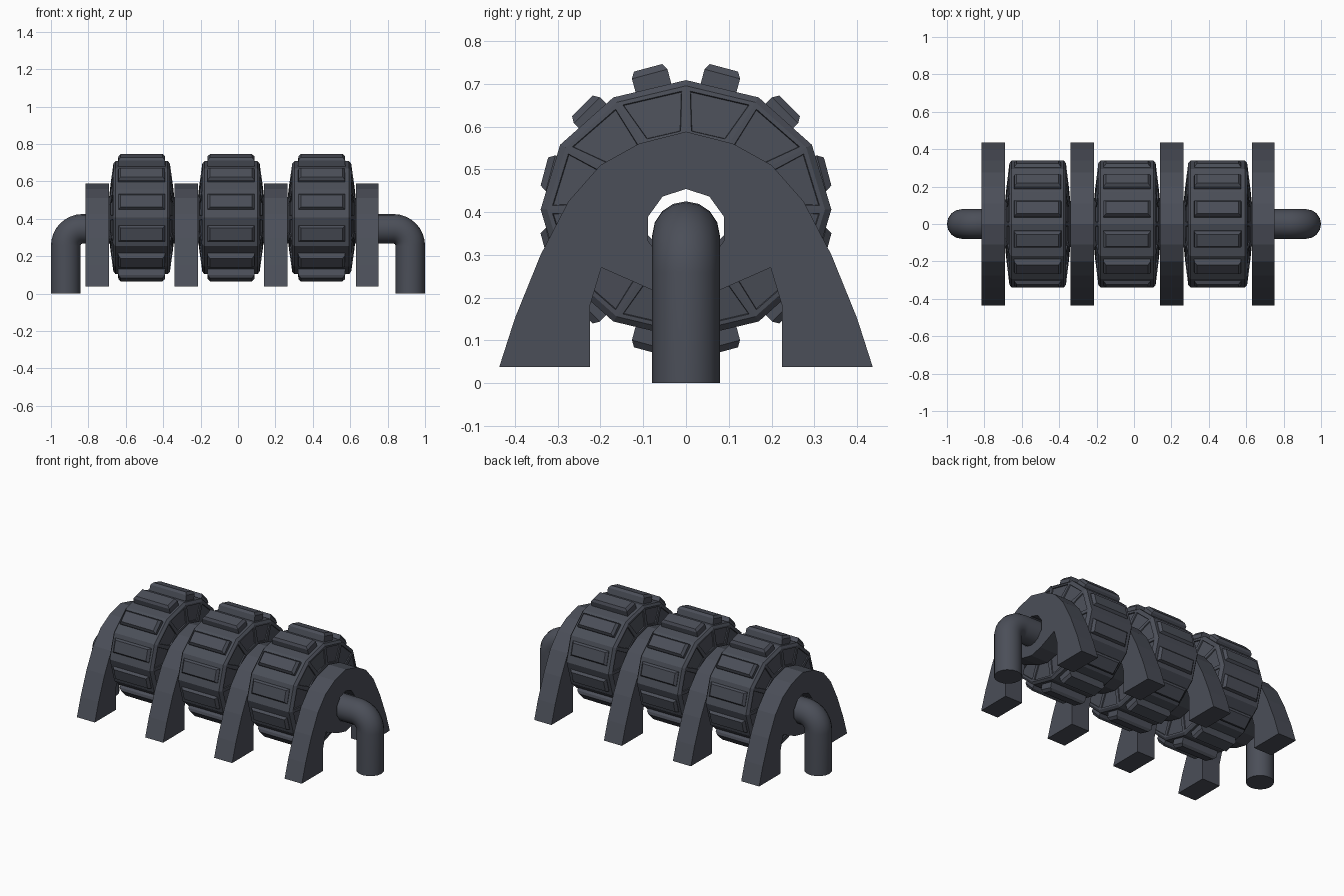
import bpy, bmesh, math
from mathutils import Matrix

if "Cube" in bpy.data.objects:
    bpy.data.objects.remove(bpy.data.objects["Cube"])

slate = bpy.data.materials.new("dark slate")
slate.diffuse_color = (0.07, 0.077, 0.098, 1)
slate.use_nodes = True
slate.node_tree.nodes["Principled BSDF"].inputs["Base Color"].default_value = slate.diffuse_color


def finish(name, bm):
    bmesh.ops.recalc_face_normals(bm, faces=bm.faces)
    me = bpy.data.meshes.new(name)
    bm.to_mesh(me)
    bm.free()
    me.materials.append(slate)
    ob = bpy.data.objects.new(name, me)
    bpy.context.collection.objects.link(ob)
    return ob


def curve_to_mesh(name, cu):
    ob = bpy.data.objects.new(name, cu)
    bpy.context.collection.objects.link(ob)
    cu.materials.append(slate)
    bpy.ops.object.select_all(action='DESELECT')
    ob.select_set(True)
    bpy.context.view_layer.objects.active = ob
    bpy.ops.object.convert(target='MESH')
    return bpy.context.view_layer.objects.active


def add_spline(cu, pts, cyclic):
    sp = cu.splines.new('POLY')
    sp.points.add(len(pts) - 1)
    for p, co in zip(sp.points, pts):
        p.co = (*co, 1)
    sp.use_cyclic_u = cyclic


# support arch: outer curve, two legs, hub web with a bar hole
def arch(name, x0, x1):
    half = [(0.11, 0.56), (0.20, 0.51), (0.275, 0.425), (0.34, 0.30), (0.40, 0.152),
            (0.437, 0.037), (0.225, 0.037), (0.225, 0.18), (0.198, 0.27), (0.08, 0.218)]
    outline = [(0, 0.588)] + half + [(0, 0.2)] + [(-y, z) for y, z in reversed(half)]
    hole = [(0.093 * math.sin(i * math.tau / 10), 0.361 + 0.093 * math.cos(i * math.tau / 10))
            for i in range(10)]
    cu = bpy.data.curves.new(name, 'CURVE')
    cu.dimensions = '2D'
    cu.fill_mode = 'BOTH'
    cu.extrude = (x1 - x0) / 2
    for loop in (outline, hole):
        add_spline(cu, [(y, z, 0) for y, z in loop], True)
    ob = curve_to_mesh(name, cu)
    # local x, y, z become world y, z, x
    turn = Matrix(((0, 0, 1, 0), (1, 0, 0, 0), (0, 1, 0, 0), (0, 0, 0, 1)))
    ob.data.transform(Matrix.Translation(((x0 + x1) / 2, 0, 0)) @ turn)
    for p in ob.data.polygons:
        p.use_smooth = False


# twelve-sided wheel body, slightly flattened, with recessed side panels
def wheel(name, xc, half_w):
    ZC = 0.406
    k = half_w / 0.176
    prof = [(-0.176, 0.115), (-0.168, 0.195), (-0.152, 0.325), (-0.14, 0.34)]
    prof = prof + [(-x, r) for x, r in reversed(prof)]
    bm = bmesh.new()
    rings = []
    for x, r in prof:
        rings.append([bm.verts.new((xc + x * k, r * math.sin(i * math.tau / 12),
                                    ZC + r * 0.89 * math.cos(i * math.tau / 12)))
                      for i in range(12)])
    panels = []
    n = len(prof)
    for j in range(n):
        a, b = rings[j], rings[(j + 1) % n]
        for i in range(12):
            f = bm.faces.new((a[i], a[(i + 1) % 12], b[(i + 1) % 12], b[i]))
            if j in (1, 5):
                panels.append(f)
    bmesh.ops.recalc_face_normals(bm, faces=bm.faces)
    bmesh.ops.inset_individual(bm, faces=panels, thickness=0.016, depth=0)
    bmesh.ops.inset_individual(bm, faces=panels, thickness=0.002, depth=-0.006)
    finish(name, bm)

    # tread blocks with chamfered tops
    bm = bmesh.new()
    for i in range(12):
        m = Matrix.Translation((xc, 0, ZC)) @ Matrix.Rotation((i + 0.5) * math.tau / 12, 4, 'X')
        layers = []
        for r, hx, hy in ((0.275, 0.127, 0.043), (0.328, 0.125, 0.043), (0.343, 0.112, 0.034)):
            layers.append([bm.verts.new(m @ Matrix.Translation((sx * hx, sy * hy, r)).to_translation())
                           for sx, sy in ((-1, -1), (1, -1), (1, 1), (-1, 1))])
        for lo, hi in zip(layers, layers[1:]):
            for c in range(4):
                bm.faces.new((lo[c], lo[(c + 1) % 4], hi[(c + 1) % 4], hi[c]))
        bm.faces.new(layers[0][::-1])
        bm.faces.new(layers[-1])
    finish(name + "_tread_blocks", bm)


edges = [(-0.815, -0.69), (-0.34, -0.215), (0.14, 0.265), (0.63, 0.75)]
for i, (a, b) in enumerate(edges):
    arch(f"support_arch_{i + 1}", a, b)
for i in range(3):
    a, b = edges[i][1], edges[i + 1][0]
    wheel(f"wheel_{i + 1}", (a + b) / 2, (b - a) / 2)

# bar running through everything, both ends bent down to the floor
R, XV, ZH = 0.09, 0.921, 0.346
right = [(XV - R + R * math.sin(t * math.pi / 16), 0, ZH - R + R * math.cos(t * math.pi / 16))
         for t in range(9)] + [(XV, 0, 0)]
cu = bpy.data.curves.new("bar", 'CURVE')
cu.dimensions = '3D'
cu.bevel_depth = 0.079
cu.bevel_resolution = 6
cu.use_fill_caps = True
add_spline(cu, [(-x, y, z) for x, y, z in reversed(right)] + right, False)
bar = curve_to_mesh("bent_bar", cu)
bpy.ops.object.shade_smooth_by_angle(angle=math.radians(40))
